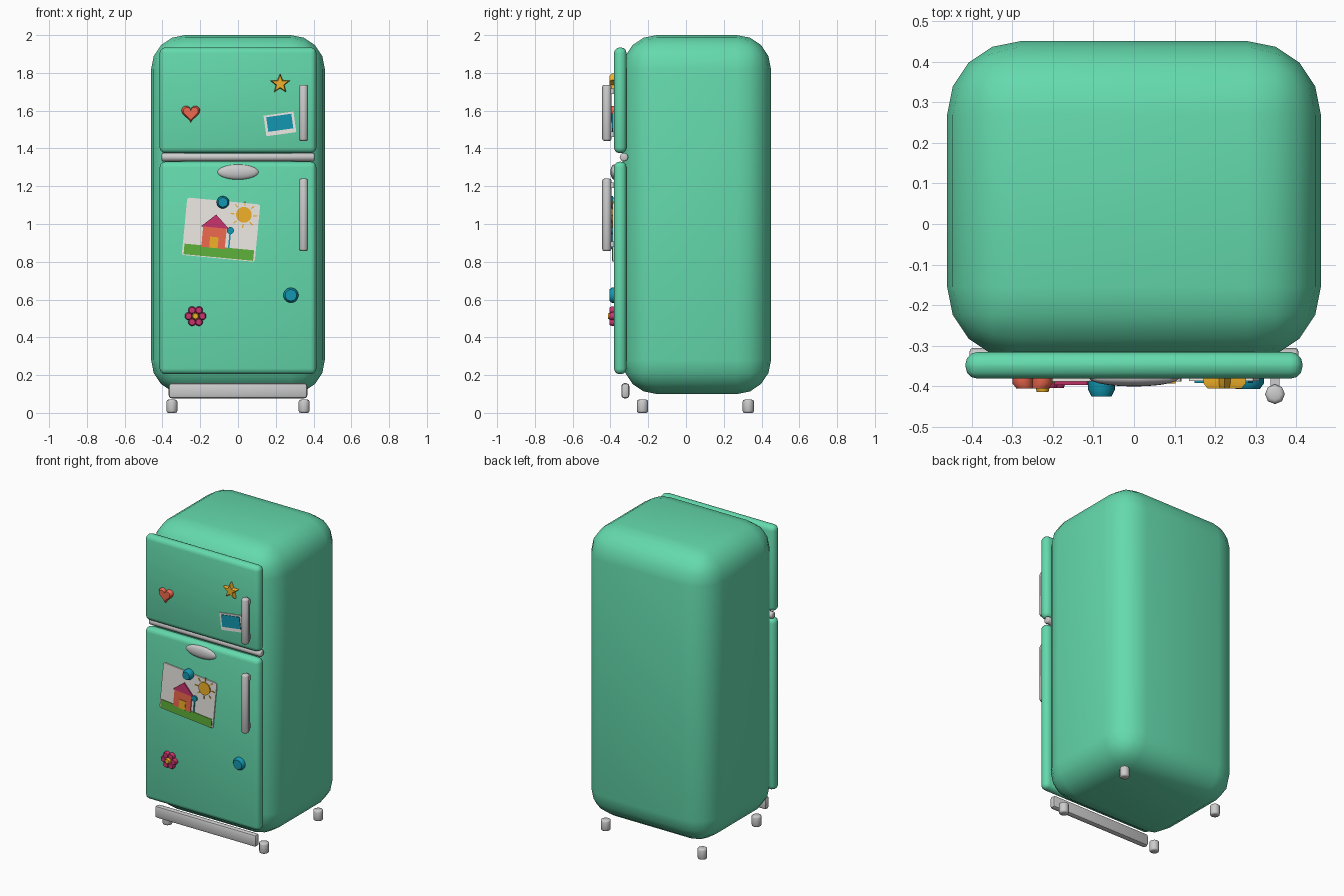
import bpy, bmesh
from math import sin, cos, pi, radians
from mathutils import Vector

if "Cube" in bpy.data.objects:
    bpy.data.objects.remove(bpy.data.objects["Cube"])


def material(name, r, g, b):
    m = bpy.data.materials.new(name)
    m.diffuse_color = tuple((c / 255) ** 2.2 for c in (r, g, b)) + (1,)
    m.use_nodes = True
    m.node_tree.nodes["Principled BSDF"].inputs["Base Color"].default_value = m.diffuse_color
    return m


GREEN = material("mint enamel", 100, 217, 172)
WHITE = material("paper white", 238, 234, 228)
CORAL = material("coral", 240, 105, 80)
GOLD = material("gold", 240, 175, 45)
TEAL = material("teal", 25, 150, 175)
PINK = material("magenta", 200, 55, 110)
LEAF = material("grass green", 95, 175, 60)


def finish(ob, name, mat=None, bevel=0, segments=3, angle=40):
    ob.name = name
    if mat:
        ob.data.materials.append(mat)
    if bevel:
        mod = ob.modifiers.new("Bevel", 'BEVEL')
        mod.width, mod.segments = bevel, segments
        mod.limit_method = 'ANGLE'
        mod.angle_limit = radians(50)
    bpy.ops.object.select_all(action='DESELECT')
    ob.select_set(True)
    bpy.context.view_layer.objects.active = ob
    if bevel:
        bpy.ops.object.modifier_apply(modifier="Bevel")
    bpy.ops.object.shade_smooth_by_angle(angle=radians(angle))
    return ob


def box(name, x, y, z, mat=None, bevel=0, segments=3):
    """Box from (min, max) ranges, with rounded edges."""
    mid = [(a + b) / 2 for a, b in (x, y, z)]
    bpy.ops.mesh.primitive_cube_add(size=1, location=mid)
    ob = bpy.context.object
    ob.scale = [b - a for a, b in (x, y, z)]
    bpy.ops.object.transform_apply(location=False, rotation=False, scale=True)
    return finish(ob, name, mat, bevel, segments)


def rod(name, loc, radius, length, rot=(0, 0, 0), sides=8, bevel=0):
    bpy.ops.mesh.primitive_cylinder_add(vertices=sides, radius=radius, depth=length,
                                        location=loc, rotation=rot)
    return finish(bpy.context.object, name, None, bevel, 2, 50)


def plate(name, points, back, front, mat, at=(0, 0), turn=0, inset=1.0):
    """Flat shape in x/z facing -y; inset < 1 slopes the front rim."""
    bm = bmesh.new()
    c, s = cos(radians(turn)), sin(radians(turn))
    n = len(points)
    levels = [(back, 1), (front, 1)]
    if inset < 1:
        levels = [(back, 1), (back + (front - back) * 0.55, 1), (front, inset)]
    rings = []
    for y, k in levels:
        rings.append([bm.verts.new((at[0] + k * (px * c - pz * s), y,
                                    at[1] + k * (px * s + pz * c))) for px, pz in points])
    for a, b in zip(rings, rings[1:]):
        for i in range(n):
            bm.faces.new((a[i], a[(i + 1) % n], b[(i + 1) % n], b[i]))
    bm.faces.new(rings[0])
    bm.faces.new(rings[-1])
    bmesh.ops.recalc_face_normals(bm, faces=bm.faces)
    me = bpy.data.meshes.new(name)
    bm.to_mesh(me)
    bm.free()
    ob = bpy.data.objects.new(name, me)
    bpy.context.collection.objects.link(ob)
    return finish(ob, name, mat)


def circle(r, n=16, cx=0, cz=0):
    return [(cx + r * cos(2 * pi * i / n), cz + r * sin(2 * pi * i / n)) for i in range(n)]


def rect(w, h, cx=0, cz=0, r=0.0):
    if not r:
        return [(cx + sx * w / 2, cz + sz * h / 2) for sx, sz in ((-1, -1), (1, -1), (1, 1), (-1, 1))]
    pts = []
    for q, (sx, sz) in enumerate(((1, 1), (-1, 1), (-1, -1), (1, -1))):
        for k in range(4):
            a = (q + k / 3) * pi / 2
            pts.append((cx + sx * (w / 2 - r) + r * cos(a), cz + sz * (h / 2 - r) + r * sin(a)))
    return pts


# Cabinet and doors
box("cabinet", (-0.46, 0.46), (-0.335, 0.45), (0.1, 2.0), GREEN, 0.18, 4)
box("freezer_door", (-0.415, 0.415), (-0.381, -0.315), (1.375, 1.935), GREEN, 0.03)
box("fridge_door", (-0.415, 0.415), (-0.381, -0.315), (0.205, 1.33), GREEN, 0.03)

# Trim strip, kick plate and feet
rod("door_trim", (0, -0.328, 1.354), 0.023, 0.81, (0, pi / 2, 0), 8, 0.008)
box("kick_plate", (-0.367, 0.367), (-0.342, -0.3), (0.077, 0.157), None, 0.015, 2)
for x in (-0.35, 0.35):
    for y, end in ((-0.23, "front"), (0.33, "back")):
        side = "left" if x < 0 else "right"
        rod(f"foot_{end}_{side}", (x, y, 0.035), 0.03, 0.07, sides=10, bevel=0.01)

# Door handles with standoff posts
for label, low, high in (("freezer", 1.44, 1.737), ("fridge", 0.857, 1.24)):
    rod(f"{label}_handle", (0.347, -0.419, (low + high) / 2), 0.0245, high - low, bevel=0.01)
    for i, z in enumerate((low + 0.035, high - 0.035)):
        box(f"{label}_handle_post_{i + 1}", (0.336, 0.358), (-0.415, -0.37), (z - 0.015, z + 0.015))

# Blank oval badge
bpy.ops.mesh.primitive_uv_sphere_add(segments=20, ring_count=10, location=(0, -0.38, 1.275))
badge = bpy.context.object
badge.scale = (0.11, 0.02, 0.04)
bpy.ops.object.transform_apply(location=False, rotation=False, scale=True)
finish(badge, "oval_badge")

# Star and heart magnets
star = [(r * cos(pi / 2 + i * pi / 5), r * sin(pi / 2 + i * pi / 5))
        for i in range(10) for r in ((0.055, 0.024)[i % 2],)]
plate("star_magnet", star, -0.376, -0.405, GOLD, (0.223, 1.742), 0, 0.8)
k = 0.0031
heart = [(k * 16 * sin(t) ** 3, k * (13 * cos(t) - 5 * cos(2 * t) - 2 * cos(3 * t) - cos(4 * t)))
         for t in (2 * pi * i / 24 for i in range(24))]
plate("heart_magnet", heart, -0.376, -0.405, CORAL, (-0.25, 1.589), 0, 0.8)

# Snapshot
plate("photo_border", rect(0.16, 0.11), -0.378, -0.387, WHITE, (0.222, 1.53), 8)
plate("photo_picture", rect(0.134, 0.078, 0, 0.006), -0.385, -0.391, TEAL, (0.222, 1.53), 8)

# Child's drawing
ORIGIN, TILT = (-0.09, 0.97), -5.5


def sketch(name, points, mat, front=-0.393):
    plate(name, points, -0.385, front, mat, ORIGIN, TILT)


plate("drawing_paper", rect(0.388, 0.305, r=0.012), -0.378, -0.388, WHITE, ORIGIN, TILT)
sketch("drawing_grass", rect(0.37, 0.056, 0, -0.12), LEAF, -0.392)
sketch("drawing_house", rect(0.125, 0.108, -0.033, -0.046), CORAL, -0.394)
sketch("drawing_roof", [(-0.107, 0.008), (0.042, 0.008), (-0.033, 0.077)], PINK, -0.396)
sketch("drawing_door", rect(0.045, 0.058, -0.031, -0.071), GOLD, -0.397)
sketch("drawing_flower_stem", rect(0.008, 0.085, 0.05, -0.05), TEAL, -0.394)
sketch("drawing_flower_head", circle(0.019, 12, 0.05, 0.0), TEAL, -0.396)
sketch("drawing_sun", circle(0.042, 16, 0.113, 0.09), GOLD, -0.395)
for i in range(8):
    a = i * pi / 4
    d, p = Vector((cos(a), sin(a))), Vector((-sin(a), cos(a))) * 0.003
    c = Vector((0.113, 0.09))
    sketch(f"drawing_sun_ray_{i + 1}",
           [c + d * 0.05 - p, c + d * 0.071 - p, c + d * 0.071 + p, c + d * 0.05 + p], GOLD)

# Round magnets
for name, x, z, r, back, front in (("paper_magnet", -0.08, 1.115, 0.033, -0.386, -0.425),
                                   ("round_magnet", 0.28, 0.623, 0.04, -0.376, -0.406)):
    plate(name, circle(r, 20), back, front, TEAL, (x, z), 0, 0.75)

# Flower magnet
for i in range(6):
    a = i * pi / 3
    plate(f"flower_petal_{i + 1}", circle(0.021, 12), -0.376, -0.404, PINK,
          (-0.225 + 0.036 * cos(a), 0.512 + 0.036 * sin(a)), 0, 0.75)
plate("flower_centre", circle(0.019, 12), -0.376, -0.414, GOLD, (-0.225, 0.512), 0, 0.75)
